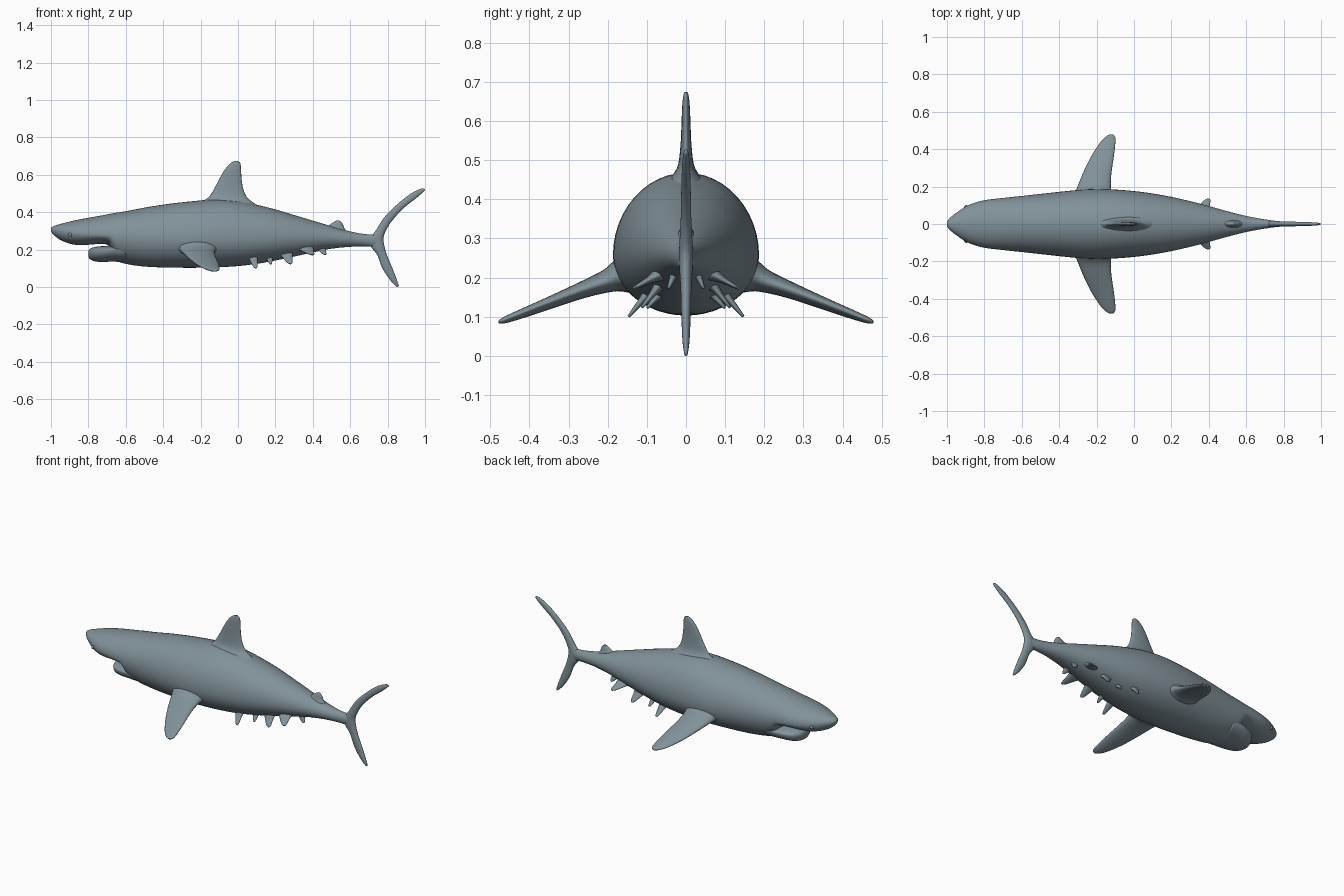
import bpy, bmesh, math
from mathutils import Vector as V

# Slate blue-grey skin
skin = bpy.data.materials.new("skin")
skin.diffuse_color = (.22, .285, .32, 1)


def spline(a, b, c, d, t):
    return 0.5 * (2*b + (c - a)*t + (2*a - 5*b + 4*c - d)*t*t + (3*b - a - 3*c + d)*t**3)


def loft(name, stations, sides=32, steps=4):
    """Skin oval rings; a station is (centre, half axis, half axis above, half axis below)."""
    rings = []
    n = len(stations)
    for i in range(n - 1):
        ctrl = [stations[max(0, min(n - 1, i + k))] for k in (-1, 0, 1, 2)]
        for s in range(steps):
            rings.append([spline(*[st[j] for st in ctrl], s / steps) for j in range(4)])
    rings.append(stations[-1])
    bm = bmesh.new()
    loops = []
    for c, u, up, down in rings:
        angs = [2 * math.pi * k / sides for k in range(sides)]
        loops.append([bm.verts.new(c + u*math.cos(a) + (up if a < math.pi else down)*math.sin(a))
                      for a in angs])
    for a, b in zip(loops, loops[1:]):
        for k in range(sides):
            m = (k + 1) % sides
            bm.faces.new((a[k], a[m], b[m], b[k]))
    bm.faces.new(loops[0])
    bm.faces.new(loops[-1])
    bmesh.ops.recalc_face_normals(bm, faces=bm.faces)
    me = bpy.data.meshes.new(name)
    bm.to_mesh(me)
    bm.free()
    me.materials.append(skin)
    for p in me.polygons:
        p.use_smooth = True
    ob = bpy.data.objects.new(name, me)
    bpy.context.collection.objects.link(ob)
    return ob


def trunk(name, rows):
    """Rows of x, bottom z, widest z, top z, half width."""
    return loft(name, [(V((x, 0, m)), V((0, w, 0)), V((0, 0, t - m)), V((0, 0, m - b)))
                       for x, b, m, t, w in rows], 48)


def fin(name, rows, normal):
    """Rows of leading point, trailing point, half thickness."""
    n = V(normal).normalized()
    return loft(name, [((V(a) + V(b))/2, (V(b) - V(a))/2, n*t, n*t) for a, b, t in rows], 24)


def flat_fin(name, rows):
    """Upright fin on the centre line: lead x, lead z, trail x, trail z, half thickness."""
    return fin(name, [((a, 0, b), (c, 0, d), t) for a, b, c, d, t in rows], (0, 1, 0))


# Body, with the upper snout overhanging the mouth
trunk("body", [
    (-1.0, .298, .308, .318, .012), (-.985, .278, .304, .326, .032),
    (-.95, .252, .298, .337, .06), (-.9, .232, .290, .350, .093),
    (-.85, .224, .286, .361, .114), (-.8, .226, .283, .370, .127),
    (-.75, .230, .280, .379, .134), (-.71, .229, .277, .386, .138),
    (-.685, .215, .275, .391, .141), (-.665, .165, .273, .395, .143),
    (-.64, .137, .271, .399, .146), (-.58, .12, .268, .409, .152),
    (-.48, .108, .264, .428, .163), (-.36, .104, .260, .446, .176),
    (-.24, .103, .258, .459, .186), (-.12, .105, .258, .468, .185),
    (0, .112, .260, .460, .176), (.1, .124, .262, .440, .163),
    (.2, .142, .265, .415, .145), (.3, .163, .266, .385, .122),
    (.4, .185, .265, .355, .096), (.5, .205, .262, .325, .068),
    (.6, .215, .256, .297, .043), (.68, .217, .25, .283, .028),
    (.74, .215, .248, .280, .018), (.775, .23, .25, .27, .008)])

# Lower jaw
trunk("lower_jaw", [
    (-.80, .165, .178, .19, .015), (-.792, .15, .185, .204, .048),
    (-.765, .137, .190, .214, .086), (-.72, .134, .195, .219, .108),
    (-.67, .136, .20, .222, .121), (-.60, .132, .205, .224, .126)])

# Dorsal fins
flat_fin("dorsal_fin", [
    (-.25, .41, .15, .40, .085), (-.20, .452, .095, .442, .048),
    (-.155, .483, .05, .478, .023), (-.125, .53, .028, .525, .015),
    (-.099, .58, .019, .58, .012), (-.067, .633, .016, .635, .01),
    (-.038, .664, .012, .663, .007), (-.015, .675, .002, .673, .004)])
flat_fin("rear_dorsal_fin", [
    (.44, .30, .61, .27, .035), (.485, .329, .572, .31, .017),
    (.512, .348, .56, .338, .01), (.53, .357, .548, .353, .006)])

# Tail fin, lower tip to upper tip
flat_fin("tail_fin", [
    (.85, .0, .86, .005, .004), (.815, .035, .849, .04, .009),
    (.772, .10, .822, .11, .012), (.745, .17, .793, .18, .014),
    (.70, .24, .778, .25, .018), (.742, .31, .788, .295, .016),
    (.78, .37, .824, .355, .013), (.84, .432, .888, .424, .012),
    (.92, .497, .95, .473, .01), (.98, .526, .984, .502, .007),
    (.996, .526, 1.0, .518, .003)])

# Small underside fins: root centre, tip centre, root chord
SMALL = [("front_belly_fin", (.075, .085, .175), (.095, .147, .10), .06),
         ("middle_belly_fin", (.165, .055, .17), (.175, .10, .122), .045),
         ("rear_belly_fin", (.25, .06, .19), (.28, .113, .123), .08),
         ("pelvic_fin", (.355, .065, .21), (.397, .135, .172), .09),
         ("anal_fin", (.435, .025, .22), (.465, .045, .172), .06)]

for side, s in (("left", -1), ("right", 1)):
    # Pectoral fins
    rows = [((-.35, .10, .215), (-.07, .10, .215), .075),
            ((-.315, .17, .203), (-.115, .17, .203), .042),
            ((-.30, .205, .19), (-.124, .205, .19), .029),
            ((-.274, .27, .165), (-.121, .27, .168), .021),
            ((-.23, .36, .128), (-.108, .36, .134), .015),
            ((-.182, .435, .10), (-.1, .43, .106), .011),
            ((-.15, .468, .089), (-.1, .462, .093), .008),
            ((-.128, .479, .085), (-.11, .477, .087), .004)]
    fin(side + "_pectoral_fin",
        [((a[0], a[1]*s, a[2]), (b[0], b[1]*s, b[2]), t) for a, b, t in rows],
        (0, .33*s, .94))

    for name, root, tip, chord in SMALL:
        r, t = V((root[0], root[1]*s, root[2])), V((tip[0], tip[1]*s, tip[2]))
        rows = []
        for k, w in ((0, 1.1), (.4, .72), (.75, .48), (.93, .3), (1, .1)):
            c, h = r.lerp(t, k), V((chord*w/2, 0, 0))
            rows.append((c - h, c + h, .013*w*w + .003))
        fin(side + "_" + name, rows, (t - r).cross(V((1, 0, 0))))

    # Eyes
    bpy.ops.mesh.primitive_uv_sphere_add(segments=20, ring_count=12, radius=.011,
                                         location=(-.897, s*.09, .28))
    eye = bpy.context.object
    eye.name = side + "_eye"
    eye.data.materials.append(skin)
    bpy.ops.object.shade_smooth()
